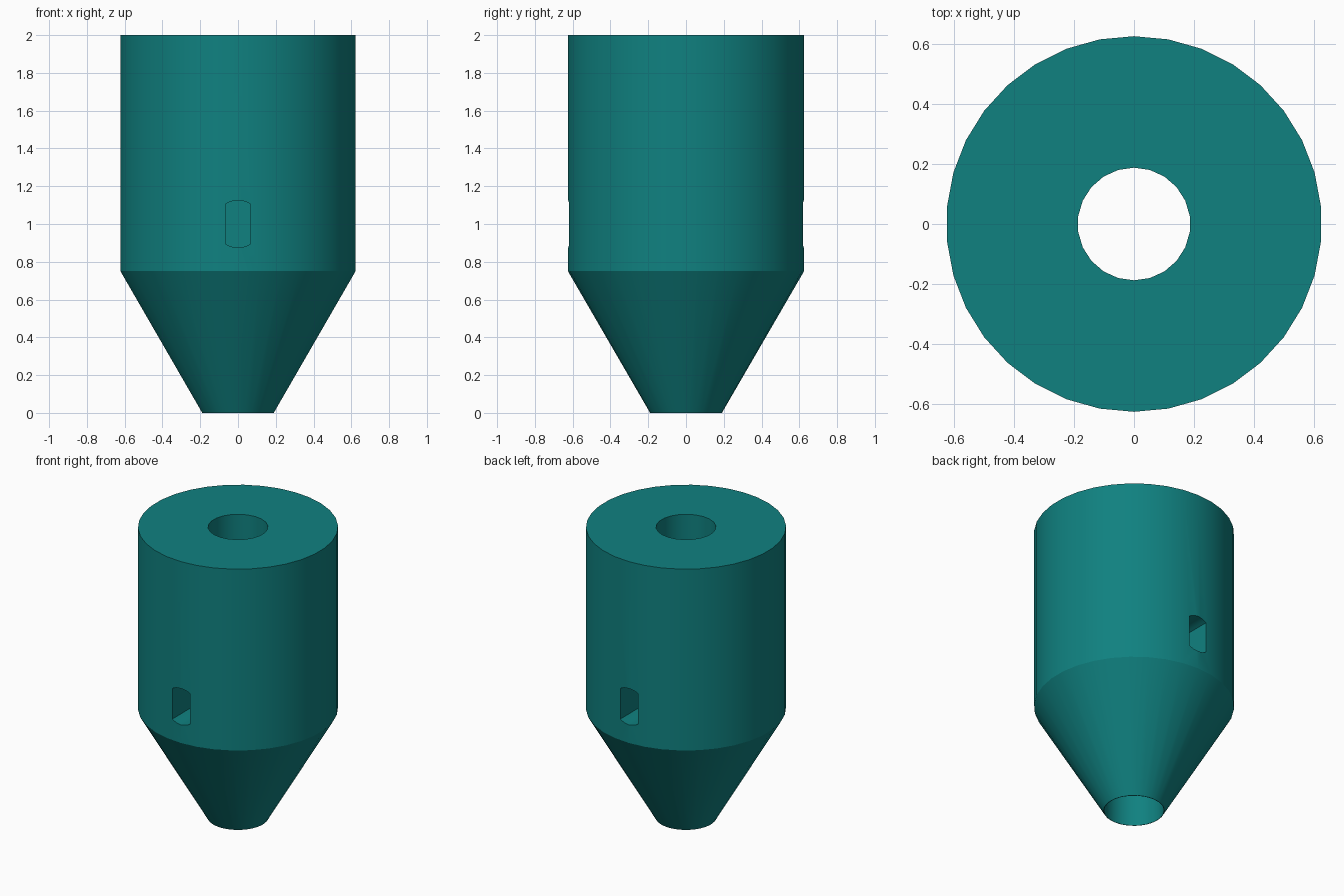
import bpy
import bmesh
from math import sin, cos, asin, pi, radians

cube = bpy.data.objects.get("Cube")
if cube:
    bpy.data.objects.remove(cube, do_unlink=True)

TEAL = (0.005, 0.22, 0.216, 1)
mat = bpy.data.materials.new("teal")
mat.use_nodes = True
mat.diffuse_color = TEAL
mat.node_tree.nodes["Principled BSDF"].inputs["Base Color"].default_value = TEAL


def loft(name, rings):
    """Closed solid through rings of equal point count."""
    bm = bmesh.new()
    loops = [[bm.verts.new(p) for p in ring] for ring in rings]
    n = len(loops[0])
    for a, b in zip(loops, loops[1:]):
        for i in range(n):
            j = (i + 1) % n
            bm.faces.new((a[i], a[j], b[j], b[i]))
    bm.faces.new(loops[0])
    bm.faces.new(loops[-1])
    bmesh.ops.recalc_face_normals(bm, faces=bm.faces)
    mesh = bpy.data.meshes.new(name)
    bm.to_mesh(mesh)
    bm.free()
    mesh.materials.append(mat)
    obj = bpy.data.objects.new(name, mesh)
    bpy.context.collection.objects.link(obj)
    return obj


def circle(radius, z, sides):
    return [(radius * sin(2 * pi * i / sides), radius * cos(2 * pi * i / sides), z)
            for i in range(sides)]


def slot_outline(y, half_width=0.067, radius=0.125, z=1.0, steps=8):
    """Round hole outline trimmed by two upright flats."""
    spread = asin(half_width / radius)
    angles = [-spread + 2 * spread * i / steps for i in range(steps + 1)]
    angles += [a + pi for a in angles]
    return [(radius * sin(a), y, z + radius * cos(a)) for a in angles]


# Cylinder with a tapered lower end
body = loft("tapered_body", [circle(0.19, 0, 34), circle(0.625, 0.75, 34),
                             circle(0.625, 2, 34)])

# Through bore, and a blind slot in the front and back
cutters = [loft("bore_cutter", [circle(0.1875, -0.1, 22), circle(0.1875, 2.1, 22)])]
for side, name in ((-1, "front_slot_cutter"), (1, "back_slot_cutter")):
    cutters.append(loft(name, [slot_outline(side * 0.31), slot_outline(side * 0.8)]))

bpy.ops.object.select_all(action='DESELECT')
bpy.context.view_layer.objects.active = body
body.select_set(True)
for cutter in cutters:
    cutter.hide_render = True
    mod = body.modifiers.new(cutter.name, 'BOOLEAN')
    mod.operation = 'DIFFERENCE'
    mod.solver = 'EXACT'
    mod.object = cutter
    bpy.ops.object.modifier_apply(modifier=mod.name)
    bpy.data.objects.remove(cutter, do_unlink=True)

bpy.ops.object.shade_smooth_by_angle(angle=radians(25))
